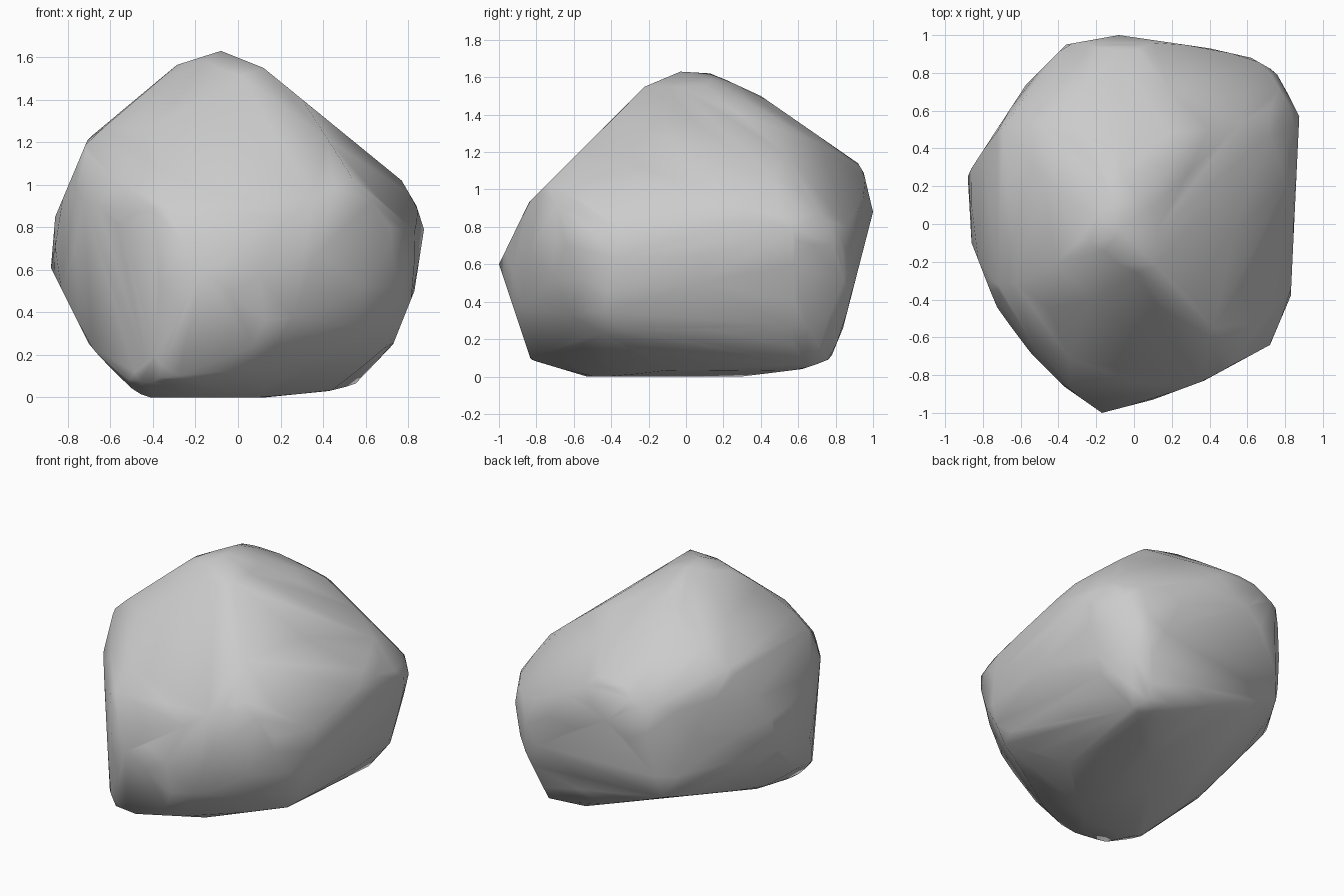
import bpy, bmesh, math
from mathutils import Vector
from mathutils.geometry import convex_hull_2d

if "Cube" in bpy.data.objects:
    bpy.data.objects.remove(bpy.data.objects["Cube"])

CENTRE = Vector((0, 0, 0.815))

# Outlines that the boulder is carved to, (across, up)
front = [(-.08, 1.63), (.12, 1.55), (.77, 1.02), (.84, .9), (.875, .79), (.83, .5), (.73, .25),
         (.55, .06), (.43, .03), (.13, 0), (-.43, 0), (-.54, .06), (-.7, .25), (-.88, .61),
         (-.86, .85), (-.7, 1.23), (-.3, 1.56)]
side = [(-.03, 1.63), (.14, 1.62), (.4, 1.5), (.92, 1.14), (.95, 1.09), (1, .88), (.84, .26),
        (.77, .09), (.62, .04), (.3, 0), (-.53, 0), (-.83, .09), (-1, .6), (-.84, .93), (-.22, 1.55)]
plan = [(-.08, 1), (.4, .93), (.62, .88), (.76, .8), (.875, .57), (.83, -.38), (.72, -.64),
        (.37, -.83), (.1, -.93), (-.17, -1), (-.37, -.86), (-.54, -.69), (-.72, -.46),
        (-.86, -.1), (-.87, .28), (-.57, .74), (-.36, .95)]
corner_fr = [(.02, .83), (.22, .8), (.57, .61), (1.07, .12), (1.1, -.01), (.98, -.45), (.84, -.6),
             (.33, -.87), (-.2, -.94), (-.65, -.92), (-.78, -.87), (-.82, -.77), (-.87, .12),
             (-.8, .41), (-.27, .75)]
corner_bl = [(-.06, .75), (.07, .755), (.2, .735), (.64, .47), (.82, .26), (.87, .1), (.81, -.57),
             (.73, -.66), (.46, -.75), (-.64, -.87), (-.88, -.82), (-1.06, -.46), (-1.1, -.19),
             (-1.06, .01), (-.85, .27)]
corner_br = [(.02, .775), (.28, .77), (.62, .65), (.88, .41), (.94, .11), (.84, -.38), (.47, -.77),
             (.11, -1.03), (-.19, -1.08), (-.4, -1.03), (-.84, -.53), (-.99, -.21), (-.98, -.05),
             (-.88, .08), (-.39, .57)]

# Outermost tips that stay sharp: front, back, right, left, peak, brow
tips = [(-.17, -1, .6), (-.08, 1, .88), (.875, .57, .79), (-.88, .25, .61), (-.08, -.03, 1.63),
        (.12, -.22, 1.55)]


def axes(azimuth, elevation):
    """Across and up directions of an outline seen from the given angle."""
    a, e = math.radians(azimuth), math.radians(elevation)
    across = Vector((-math.sin(a), math.cos(a), 0))
    toward = Vector((math.cos(a), math.sin(a), 0))
    return across, Vector((0, 0, 1)) * math.cos(e) - toward * math.sin(e)


def carve(bm, outline, azimuth, elevation, origin, size=1.0):
    """Slice away everything outside the outline."""
    across, up = axes(azimuth, elevation)
    pts = [Vector(p) * size for p in outline]
    pts = [pts[i] for i in convex_hull_2d(pts)]
    for p, q in zip(pts, pts[1:] + pts[:1]):
        d = (q - p).normalized()
        n = Vector((d.y, -d.x))
        co = origin + across * p.x + up * p.y
        no = across * n.x + up * n.y
        if (co - CENTRE).dot(no) < 0:
            no = -no
        bmesh.ops.bisect_plane(bm, geom=bm.verts[:] + bm.edges[:] + bm.faces[:], dist=1e-5,
                               plane_co=co, plane_no=no, clear_outer=True)
        rim = [e for e in bm.edges if e.is_boundary]
        if rim:
            bmesh.ops.holes_fill(bm, edges=rim, sides=0)


# Rough block carved from six directions
block = bmesh.new()
bmesh.ops.create_cube(block, size=4)
ground = Vector((0, 0, 0))
carve(block, front, -90, 0, ground)
carve(block, side, 0, 0, ground)
carve(block, plan, -90, 90, ground)
carve(block, corner_fr, -56, 25, CENTRE, 0.975)
carve(block, corner_bl, 124, 25, CENTRE, 0.975)
carve(block, corner_br, 55, -25, CENTRE, 0.975)

# Worn corners: hull of the edge midpoints and the tips
rock = bmesh.new()
for e in block.edges:
    rock.verts.new((e.verts[0].co + e.verts[1].co) / 2)
block.free()
bmesh.ops.remove_doubles(rock, verts=rock.verts[:], dist=0.04)
for t in tips:
    rock.verts.new(t)
bmesh.ops.convex_hull(rock, input=rock.verts[:])
loose = [v for v in rock.verts if not v.link_faces]
bmesh.ops.delete(rock, geom=loose, context='VERTS')
bmesh.ops.recalc_face_normals(rock, faces=rock.faces[:])

# Stand on the ground
low = min(v.co.z for v in rock.verts)
for v in rock.verts:
    v.co.z -= low
for f in rock.faces:
    f.smooth = True

mesh = bpy.data.meshes.new("boulder")
rock.to_mesh(mesh)
rock.free()
bpy.context.collection.objects.link(bpy.data.objects.new("boulder", mesh))
